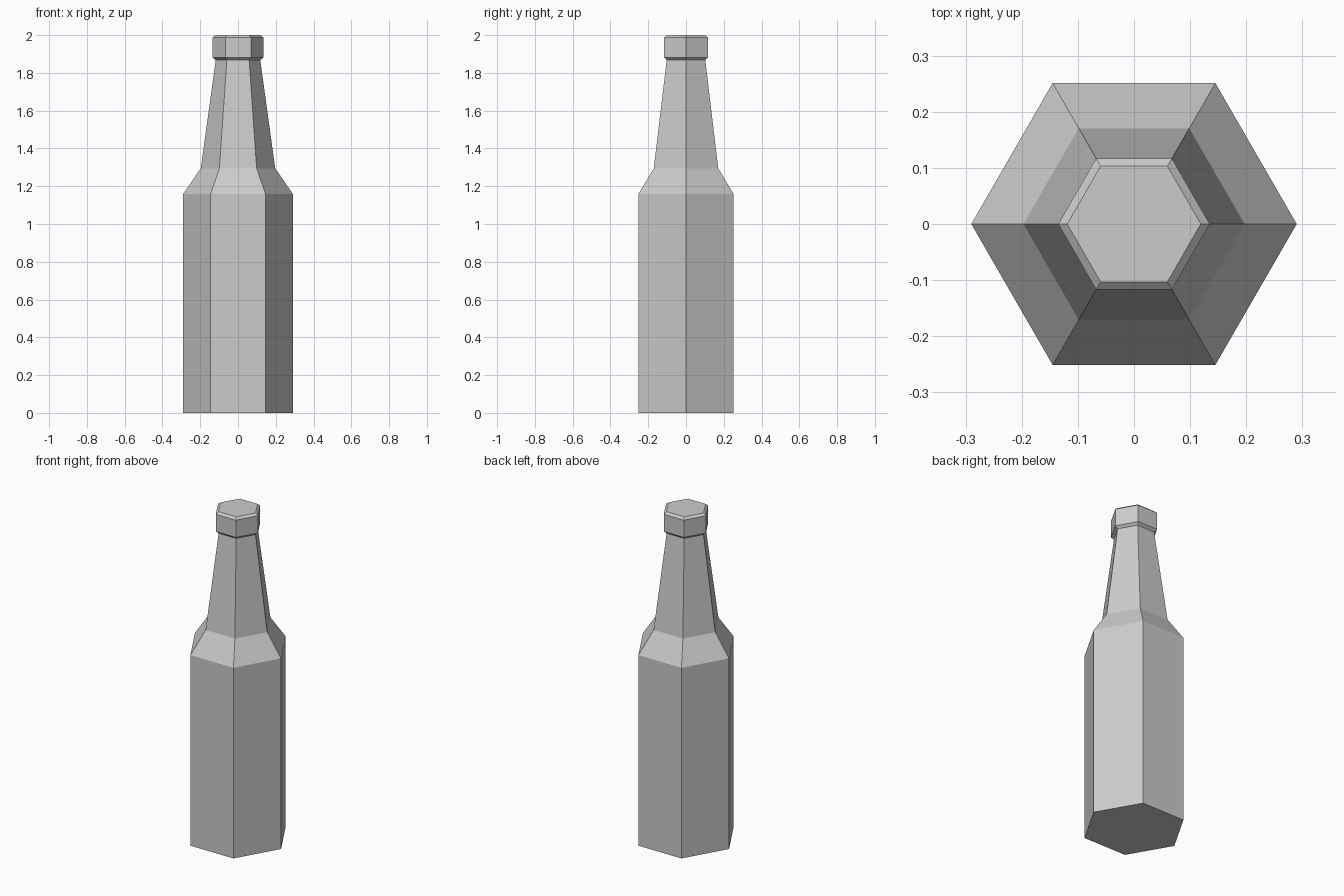
import bpy, bmesh
from math import cos, sin, tau

if "Cube" in bpy.data.objects:
    bpy.data.objects.remove(bpy.data.objects["Cube"])

SIDES = 6


def lathe(name, profile):
    """Six-sided flat-shaded solid from (radius, height) pairs, bottom to top."""
    bm = bmesh.new()
    rings = [[bm.verts.new((r * cos(tau * i / SIDES), r * sin(tau * i / SIDES), z))
              for i in range(SIDES)] for r, z in profile]
    for low, high in zip(rings, rings[1:]):
        for i in range(SIDES):
            j = (i + 1) % SIDES
            bm.faces.new((low[i], low[j], high[j], high[i]))
    bm.faces.new(rings[0][::-1])
    bm.faces.new(rings[-1])
    mesh = bpy.data.meshes.new(name)
    bm.to_mesh(mesh)
    bm.free()
    obj = bpy.data.objects.new(name, mesh)
    bpy.context.collection.objects.link(obj)
    return obj


# Whole bottle as one closed shell: body, shoulder, tapered neck, bevelled cap
lathe("bottle", [
    (0.29, 0.0), (0.29, 1.16),
    (0.197, 1.295),
    (0.118, 1.868),
    (0.135, 1.882), (0.135, 1.987),
    (0.119, 2.0),
])
